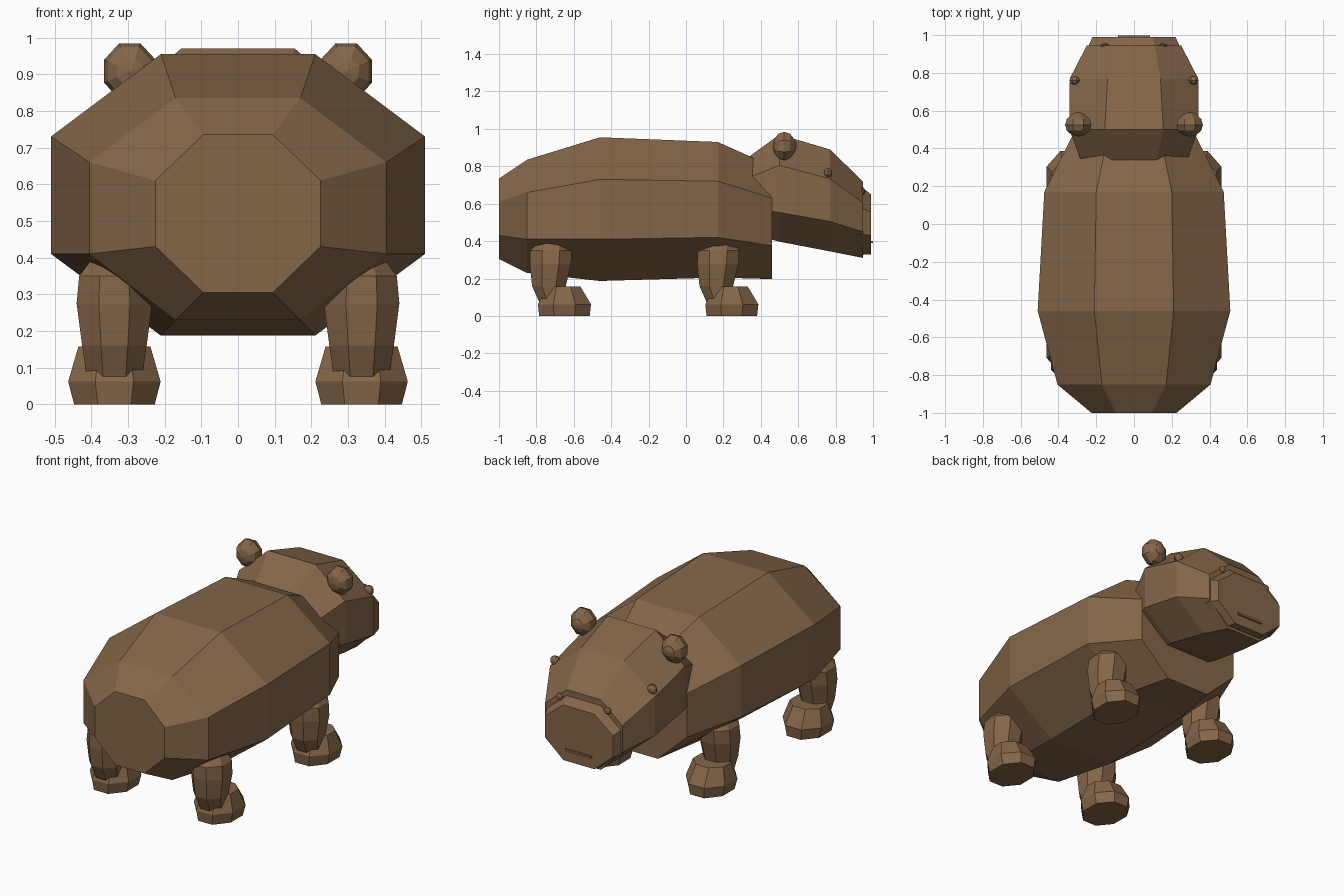
import bpy, bmesh, math
from mathutils import Matrix, Vector

if "Cube" in bpy.data.objects:
    bpy.data.objects.remove(bpy.data.objects["Cube"])

brown = bpy.data.materials.new("brown hide")
brown.diffuse_color = (0.235, 0.135, 0.066, 1)
brown.use_nodes = True
brown.node_tree.nodes["Principled BSDF"].inputs["Base Color"].default_value = brown.diffuse_color


def finish(bm, name):
    bmesh.ops.recalc_face_normals(bm, faces=bm.faces)
    me = bpy.data.meshes.new(name)
    bm.to_mesh(me)
    bm.free()
    me.materials.append(brown)
    ob = bpy.data.objects.new(name, me)
    bpy.context.collection.objects.link(ob)
    return ob


def loft(name, rings):
    """Skin a list of 8-point rings and cap both ends."""
    bm = bmesh.new()
    vs = [[bm.verts.new(p) for p in r] for r in rings]
    for a, b in zip(vs, vs[1:]):
        for i in range(8):
            j = (i + 1) % 8
            bm.faces.new((a[i], a[j], b[j], b[i]))
    bm.faces.new(vs[0])
    bm.faces.new(vs[-1])
    return finish(bm, name)


def cross(y, wi, w, z0, z1, z2, z3):
    """Octagon across the body: inner/outer half widths and four heights."""
    return [(-wi, y, z0), (wi, y, z0), (w, y, z1), (w, y, z2),
            (wi, y, z3), (-wi, y, z3), (-w, y, z2), (-w, y, z1)]


def level(x, y, z, rx, ry):
    """Horizontal octagon with half widths rx, ry."""
    k = 1 / math.cos(math.pi / 8)
    return [(x + k * rx * math.cos((i + .5) * math.pi / 4),
             y + k * ry * math.sin((i + .5) * math.pi / 4), z) for i in range(8)]


def ball(name, loc, r):
    bm = bmesh.new()
    bmesh.ops.create_uvsphere(bm, u_segments=8, v_segments=6, radius=1)
    k = 1 / math.cos(math.pi / 8)
    m = (Matrix.Translation(loc) @ Matrix.Diagonal((r[0] * k, r[1], r[2] * k, 1))
         @ Matrix.Rotation(math.pi / 2, 4, 'X') @ Matrix.Rotation(math.pi / 8, 4, 'Z'))
    bm.transform(m)
    return finish(bm, name)


def box(name, loc, size):
    bm = bmesh.new()
    bmesh.ops.create_cube(bm, size=1)
    bm.transform(Matrix.Translation(loc) @ Matrix.Diagonal((*size, 1)))
    return finish(bm, name)


# barrel body
loft("body", [cross(*s) for s in (
    (-1.0, .095, .225, .305, .43, .61, .735),
    (-.85, .17, .405, .23, .41, .66, .835),
    (-.46, .21, .51, .187, .41, .73, .955),
    (.17, .20, .475, .205, .42, .72, .93),
    (.46, .14, .33, .197, .375, .63, .80))])

# head
loft("head", [cross(*s) for s in (
    (.335, .12, .28, .44, .575, .74, .85),
    (.50, .155, .342, .397, .553, .805, .97),
    (.77, .14, .34, .345, .505, .733, .89),
    (.945, .11, .25, .31, .45, .605, .72))])

# blunt snout plate and mouth
loft("snout", [cross(*s) for s in (
    (.90, .11, .245, .325, .44, .585, .70),
    (.945, .11, .24, .327, .435, .575, .685),
    (.99, .10, .22, .328, .43, .555, .65))])
box("mouth", (0, .993, .395), (.17, .012, .012))

for side, s in (("left", -1), ("right", 1)):
    # ears, eyes, nostrils
    ball(f"{side}_ear", (s * .295, .525, .908), (.07, .062, .076))
    ball(f"{side}_inner_ear", (s * .297, .57, .908), (.035, .022, .038))
    ball(f"{side}_eye", (s * .315, .76, .765), (.027, .022, .027))
    ball(f"{side}_nostril", (s * .155, .945, .668), (.022, .012, .02))
    # legs and feet
    for end, d in (("rear", 0), ("front", .895)):
        x = s * .337
        loft(f"{side}_{end}_leg", [level(x, y + d, z, rx, ry) for y, z, rx, ry in (
            (-.70, .04, .07, .07), (-.733, .16, .088, .09),
            (-.725, .275, .103, .11), (-.722, .35, .096, .112),
            (-.715, .39, .066, .075))])
        loft(f"{side}_{end}_foot", [level(x, y + d, z, rx, ry) for y, z, rx, ry in (
            (-.65, 0, .11, .135), (-.65, .062, .126, .142),
            (-.655, .158, .098, .09))])
